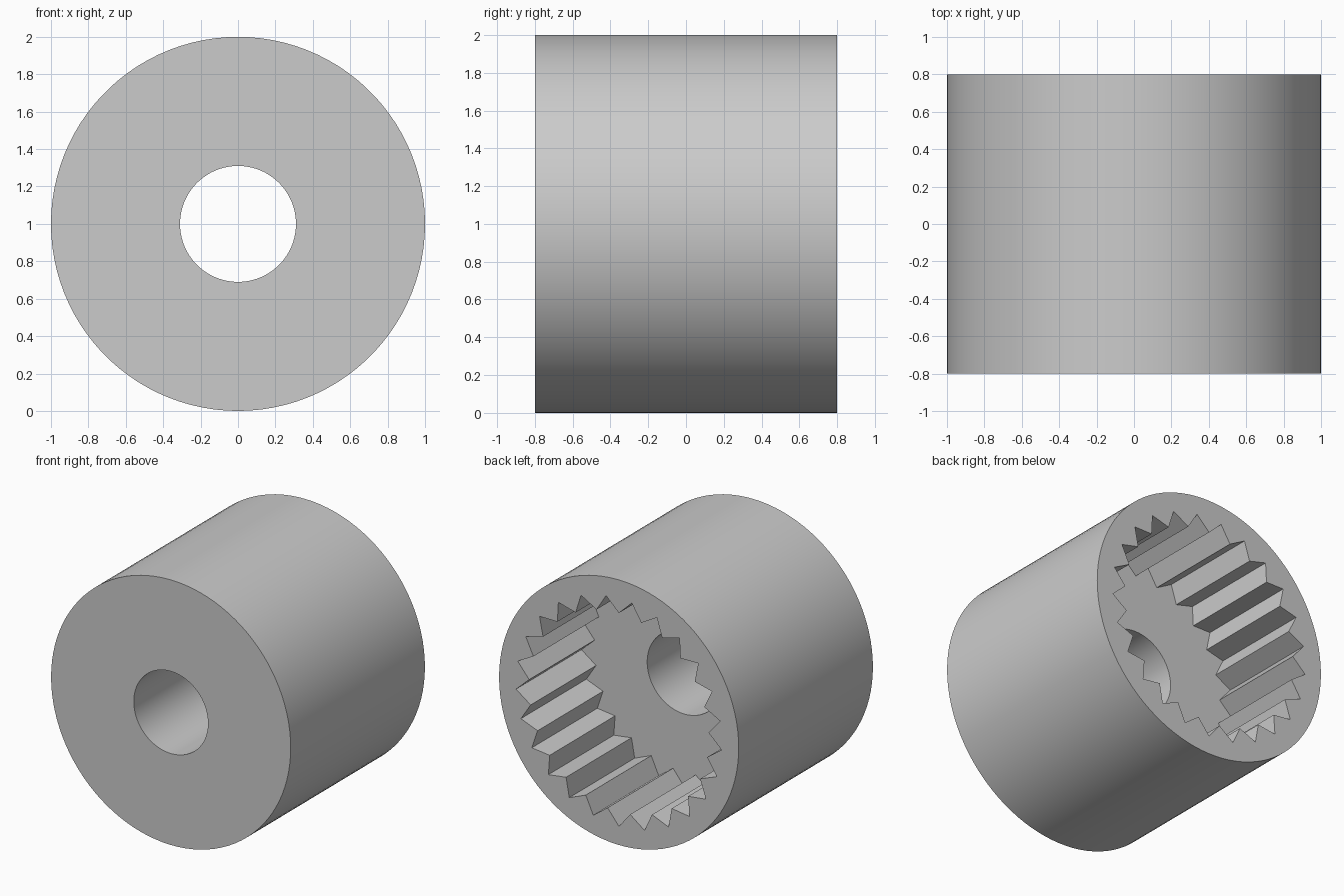
import bpy, bmesh
from math import sin, cos, pi, radians
from mathutils import Vector

cube = bpy.data.objects.get("Cube")
if cube:
    bpy.data.objects.remove(cube)

TEETH = 25
SEGS = TEETH * 4
HALF = 0.8          # half length along y
FLOOR = 0.02        # y of the socket floor
BODY_R, BORE_R = 1.0, 0.31
ROOT_R, TIP_R = 0.86, 0.75


def polar(radius, step):
    """Point on a circle, step 0 at the top."""
    a = 2 * pi * step / SEGS
    return Vector((radius * sin(a), 0, 1 + radius * cos(a)))


def circle(radius, y):
    return [polar(radius, i) + Vector((0, y, 0)) for i in range(SEGS)]


def spline(y):
    """Straight-sided teeth, tips at every fourth step."""
    points = []
    for i in range(SEGS):
        k = i - i % 2
        radii = (TIP_R, ROOT_R) if k % 4 == 0 else (ROOT_R, TIP_R)
        p, q = polar(radii[0], k), polar(radii[1], k + 2)
        points.append(p.lerp(q, (i % 2) / 2) + Vector((0, y, 0)))
    return points


# Closed loft: outer wall, back rim, toothed wall, socket floor, bore, front face
loops = [circle(BODY_R, -HALF), circle(BODY_R, HALF), spline(HALF),
         spline(FLOOR), circle(BORE_R, FLOOR), circle(BORE_R, -HALF)]

bm = bmesh.new()
rings = [[bm.verts.new(p) for p in loop] for loop in loops]
for r, ring in enumerate(rings):
    nxt = rings[(r + 1) % len(rings)]
    for i in range(SEGS):
        j = (i + 1) % SEGS
        bm.faces.new((ring[i], ring[j], nxt[j], nxt[i]))
bmesh.ops.recalc_face_normals(bm, faces=bm.faces)

mesh = bpy.data.meshes.new("splined_sleeve")
bm.to_mesh(mesh)
bm.free()
sleeve = bpy.data.objects.new("splined_sleeve", mesh)
bpy.context.collection.objects.link(sleeve)

# Plain grey
grey = bpy.data.materials.new("light_grey")
grey.use_nodes = True
color = (0.6, 0.6, 0.6, 1)
grey.diffuse_color = color
grey.node_tree.nodes["Principled BSDF"].inputs["Base Color"].default_value = color
mesh.materials.append(grey)

# Smooth round walls, crisp teeth and rims
bpy.ops.object.select_all(action='DESELECT')
sleeve.select_set(True)
bpy.context.view_layer.objects.active = sleeve
bpy.ops.object.shade_smooth_by_angle(angle=radians(30))
